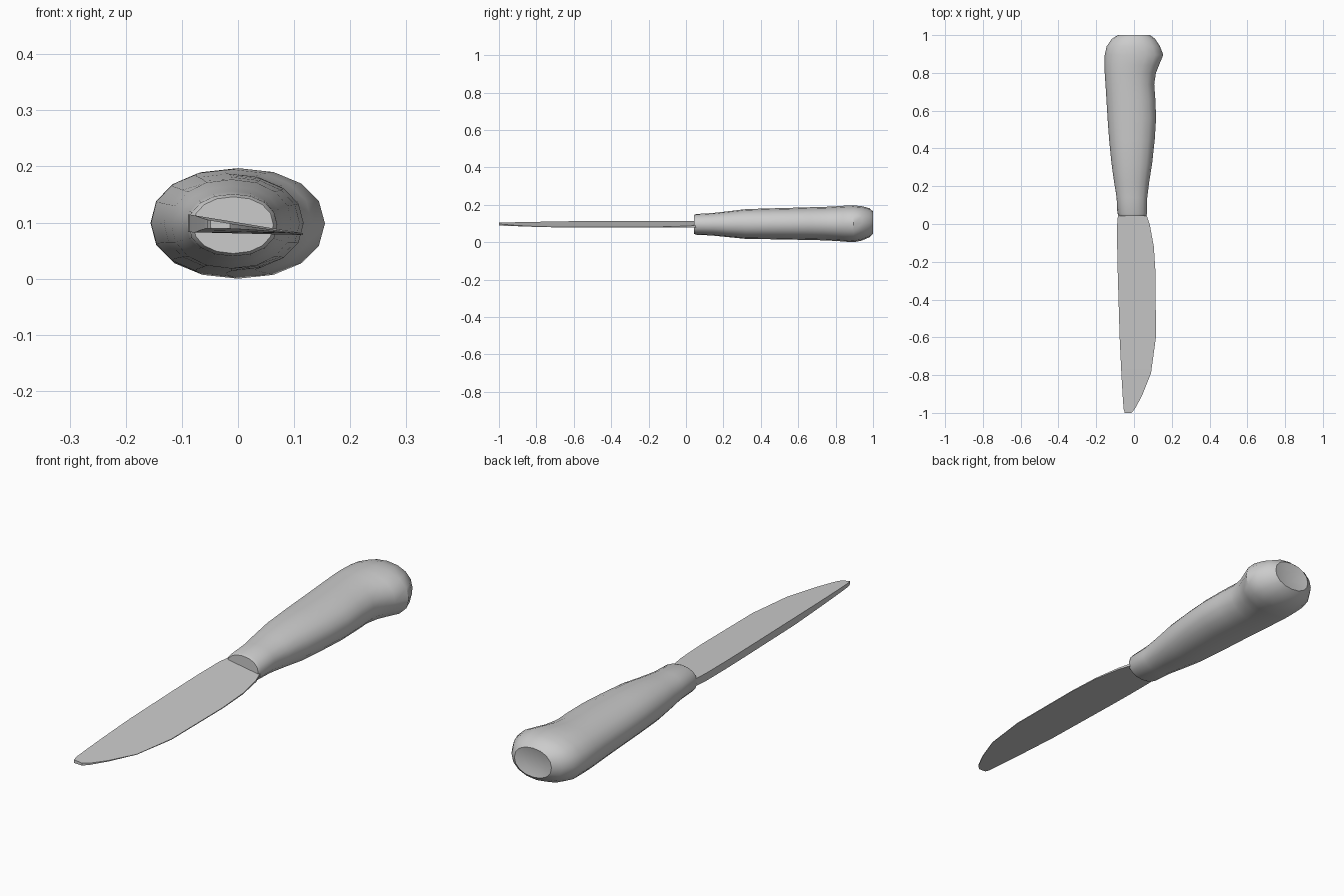
import bpy, bmesh, math

if "Cube" in bpy.data.objects:
    bpy.data.objects.remove(bpy.data.objects["Cube"])


def loft(name, rings, angle):
    """Skin a list of equal-length vertex rings and cap both ends."""
    bm = bmesh.new()
    rows = [[bm.verts.new(p) for p in ring] for ring in rings]
    n = len(rows[0])
    for a, b in zip(rows, rows[1:]):
        for i in range(n):
            j = (i + 1) % n
            bm.faces.new((a[i], a[j], b[j], b[i]))
    bm.faces.new(rows[0])
    bm.faces.new(rows[-1])
    bmesh.ops.recalc_face_normals(bm, faces=bm.faces)
    mesh = bpy.data.meshes.new(name)
    bm.to_mesh(mesh)
    bm.free()
    ob = bpy.data.objects.new(name, mesh)
    bpy.context.collection.objects.link(ob)
    bpy.ops.object.select_all(action='DESELECT')
    ob.select_set(True)
    bpy.context.view_layer.objects.active = ob
    bpy.ops.object.shade_smooth_by_angle(angle=math.radians(angle))
    return ob


def oval(y, x0, x1, z0, z1, sides=16):
    """Slightly squared oval ring spanning the given x and z limits."""
    def soft(v):
        return math.copysign(abs(v) ** 0.93, v) if abs(v) > 1e-6 else 0.0
    ring = []
    for i in range(sides):
        t = 2 * math.pi * i / sides
        ring.append(((x0 + x1) / 2 + (x1 - x0) / 2 * soft(math.cos(t)), y,
                     (z0 + z1) / 2 + (z1 - z0) / 2 * soft(math.sin(t))))
    return ring


# Handle: y, left, right, bottom, top; flares into a hooked, slightly dished butt
handle = [
    (0.042, -0.080, 0.063, 0.045, 0.146), (0.055, -0.088, 0.070, 0.040, 0.151),
    (0.14, -0.092, 0.070, 0.036, 0.156), (0.22, -0.105, 0.080, 0.028, 0.165),
    (0.32, -0.119, 0.096, 0.018, 0.177), (0.45, -0.132, 0.110, 0.016, 0.181),
    (0.56, -0.140, 0.117, 0.014, 0.184), (0.66, -0.146, 0.113, 0.012, 0.187),
    (0.74, -0.151, 0.107, 0.010, 0.189), (0.80, -0.155, 0.116, 0.007, 0.192),
    (0.84, -0.156, 0.132, 0.004, 0.195), (0.895, -0.155, 0.155, 0.000, 0.197),
    (0.94, -0.145, 0.138, 0.009, 0.193), (0.98, -0.118, 0.112, 0.026, 0.182),
    (1.0, -0.085, 0.085, 0.045, 0.165), (0.993, -0.045, 0.045, 0.075, 0.135),
]
loft("handle", [oval(*r) for r in handle], 40)

# Blade: y, spine x, cutting edge x; thick spine thins toward the edge
blade = [
    (0.06, -0.084, 0.062), (0.0, -0.089, 0.083), (-0.12, -0.089, 0.105),
    (-0.26, -0.086, 0.114), (-0.60, -0.076, 0.116), (-0.79, -0.067, 0.090),
    (-0.91, -0.060, 0.042), (-0.98, -0.055, 0.004), (-1.0, -0.049, -0.014),
]


def wedge(y, spine, edge):
    thin = max(0.0, (-y - 0.6) / 0.4) * 0.008
    top = lambda x: 0.115 - 0.165 * (x + 0.09) - thin * 0.5
    low = lambda x: 0.083 - 0.025 * (x + 0.09) + thin
    return [(spine, y, low(spine)), (edge, y, min(low(edge), top(edge) - 0.002)),
            (edge, y, top(edge)), (spine, y, top(spine))]


loft("blade", [wedge(*r) for r in blade], 30)
